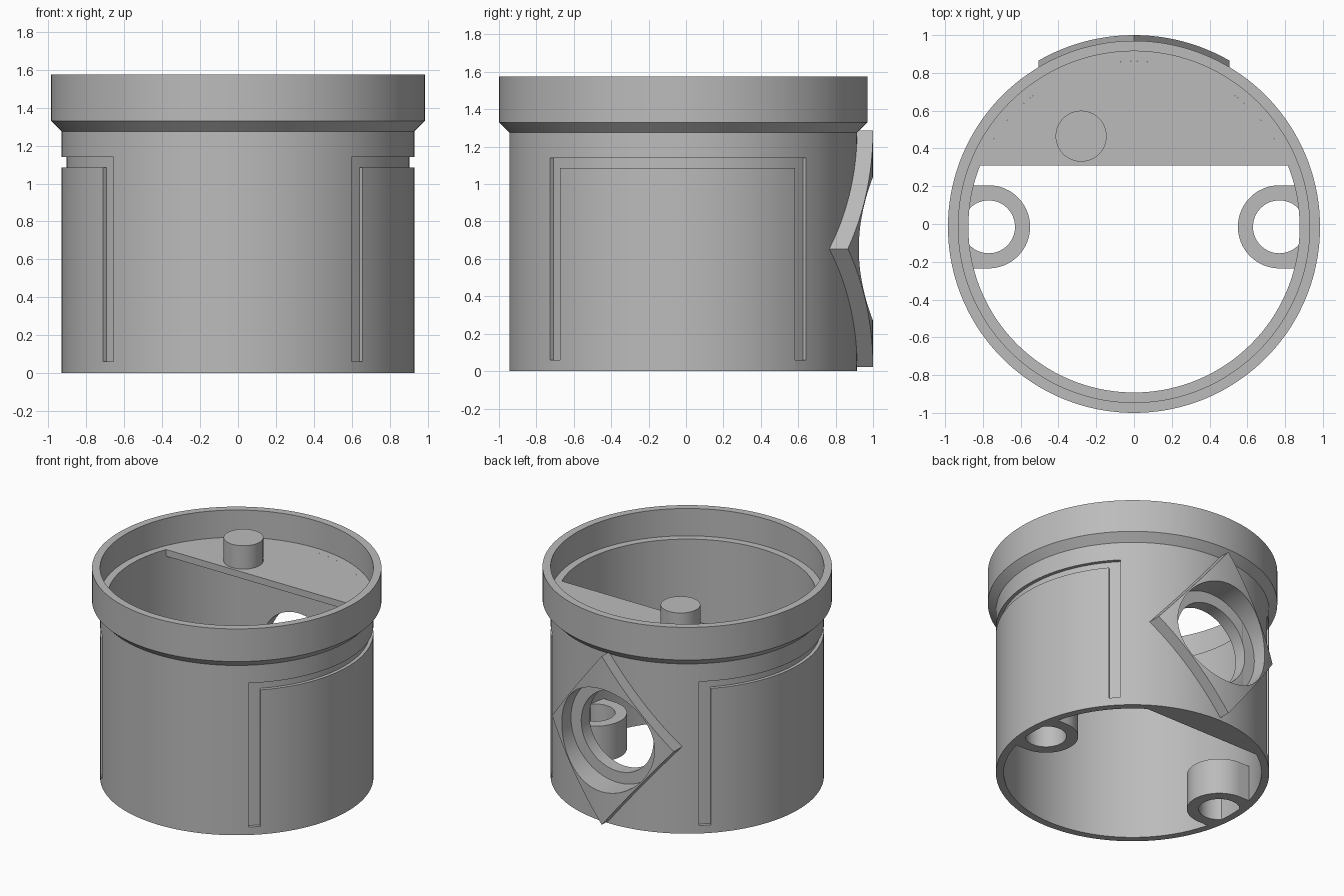
import bpy, bmesh, math
from mathutils import Matrix, Vector

cube = bpy.data.objects.get("Cube")
if cube:
    bpy.data.objects.remove(cube)

grey = bpy.data.materials.new("plain grey")
grey.use_nodes = True
grey.diffuse_color = (0.5, 0.5, 0.5, 1)
grey.node_tree.nodes["Principled BSDF"].inputs["Base Color"].default_value = (0.5, 0.5, 0.5, 1)

SEGS = 144
AXIS_Y = -0.015          # y of the shell axis in the finished model
WALL, INNER = 0.93, 0.877
parts = []


def make(name, bm, cutter=False):
    bmesh.ops.recalc_face_normals(bm, faces=bm.faces)
    mesh = bpy.data.meshes.new(name)
    bm.to_mesh(mesh)
    bm.free()
    ob = bpy.data.objects.new(name, mesh)
    bpy.context.collection.objects.link(ob)
    ob.data.materials.append(grey)
    ob.hide_render = cutter
    if not cutter:
        parts.append(ob)
    return ob


def lathe(name, profile):
    """Revolve a closed (radius, z) profile about the z axis."""
    bm = bmesh.new()
    rings = []
    for i in range(SEGS):
        a = math.tau * i / SEGS
        rings.append([bm.verts.new((r * math.cos(a), r * math.sin(a), z)) for r, z in profile])
    n = len(profile)
    for i in range(SEGS):
        p, q = rings[i], rings[(i + 1) % SEGS]
        for j in range(n):
            k = (j + 1) % n
            bm.faces.new((p[j], q[j], q[k], p[k]))
    return make(name, bm)


def prism(name, outline, z0, z1, cutter=False, matrix=Matrix()):
    """Extrude a flat outline from z0 to z1, then place it with a matrix."""
    bm = bmesh.new()
    face = bm.faces.new([bm.verts.new((x, y, z0)) for x, y in outline])
    new = bmesh.ops.extrude_face_region(bm, geom=[face])["geom"]
    bmesh.ops.translate(bm, vec=(0, 0, z1 - z0),
                        verts=[v for v in new if isinstance(v, bmesh.types.BMVert)])
    bm.transform(matrix)
    return make(name, bm, cutter)


def arc(r, start, end, steps, cx=0, cy=0):
    angles = [math.radians(start + (end - start) * i / steps) for i in range(steps + 1)]
    return [(cx + r * math.cos(a), cy + r * math.sin(a)) for a in angles]


def circle(r, cx=0, cy=0, steps=64):
    return arc(r, 0, 360, steps, cx, cy)[:-1]


def boolean(ob, tool, operation="DIFFERENCE"):
    mod = ob.modifiers.new("cut", "BOOLEAN")
    mod.operation, mod.solver, mod.object = operation, "EXACT", tool
    bpy.context.view_layer.objects.active = ob
    bpy.ops.object.modifier_apply(modifier=mod.name)


def segment(y, r=INNER):
    """Circle segment lying behind a chord at the given y."""
    a = math.degrees(math.asin(y / r))
    return arc(r, a, 180 - a, 48)


# Shell with a stepped, chamfered rim
shell = lathe("shell", [(INNER, 0), (WALL, 0), (WALL, 1.275), (0.985, 1.33), (0.985, 1.575),
                        (WALL, 1.575), (WALL, 1.37), (INNER, 1.37)])

# Arched grooves on both sides, half a turn apart
for turn in (0, 180):
    for a, b, z0, z1 in ((-50, -45, 0.06, 1.1), (40, 45, 0.06, 1.1), (-50, 45, 1.085, 1.14)):
        steps = round((b - a) / 2.5)
        outline = arc(0.905, a + turn, b + turn, steps) + arc(1.0, b + turn, a + turn, steps)
        tool = prism("groove_cutter", outline, z0, z1, True)
        boolean(shell, tool)
        bpy.data.objects.remove(tool)

# Flat inner back wall, half deck and peg
back_wall = prism("back_wall", segment(0.732), 0, 1.33)
prism("half_deck", segment(0.325), 1.32, 1.37)
prism("peg", circle(0.135, -0.28, 0.48), 1.36, 1.545)

# Curved diamond pad on the back
to_back = Matrix.Translation(Vector((0, 0, 0.654))) @ Matrix.Rotation(math.pi / 2, 4, "X")
pad = lathe("diamond_pad", [(0.92, 0), (1.015, 0), (1.015, 1.31), (0.92, 1.31)])
tool = prism("diamond_cutter", [(0.505, 0), (0, 0.633), (-0.505, 0), (0, -0.633)],
             -1.2, -0.5, True, to_back)
boolean(pad, tool, "INTERSECT")
bpy.data.objects.remove(tool)

# Stepped round port through pad, shell and back wall
for radius, depth in ((0.385, 0.83), (0.3, 0.5)):
    tool = prism("port_cutter", circle(radius, steps=96), -1.2, -depth, True, to_back)
    for ob in (pad, shell, back_wall):
        boolean(ob, tool)
    bpy.data.objects.remove(tool)

# Screw lugs inside the bottom of the wall
for side, name in ((1, "left_lug"), (-1, "right_lug")):
    outline = arc(0.22, 90, 270, 32, 0.77) + [(0.885, -0.22), (0.885, 0.22)]
    lug = prism(name, [(side * x, y) for x, y in outline], 0, 0.27)
    tool = prism("screw_cutter", circle(0.14, side * 0.77), -0.1, 0.4, True)
    boolean(lug, tool)
    bpy.data.objects.remove(tool)

# Shading and final placement
for ob in parts:
    ob.location.y = AXIS_Y
    bpy.ops.object.select_all(action="DESELECT")
    ob.select_set(True)
    bpy.context.view_layer.objects.active = ob
    bpy.ops.object.shade_smooth_by_angle(angle=math.radians(25))
